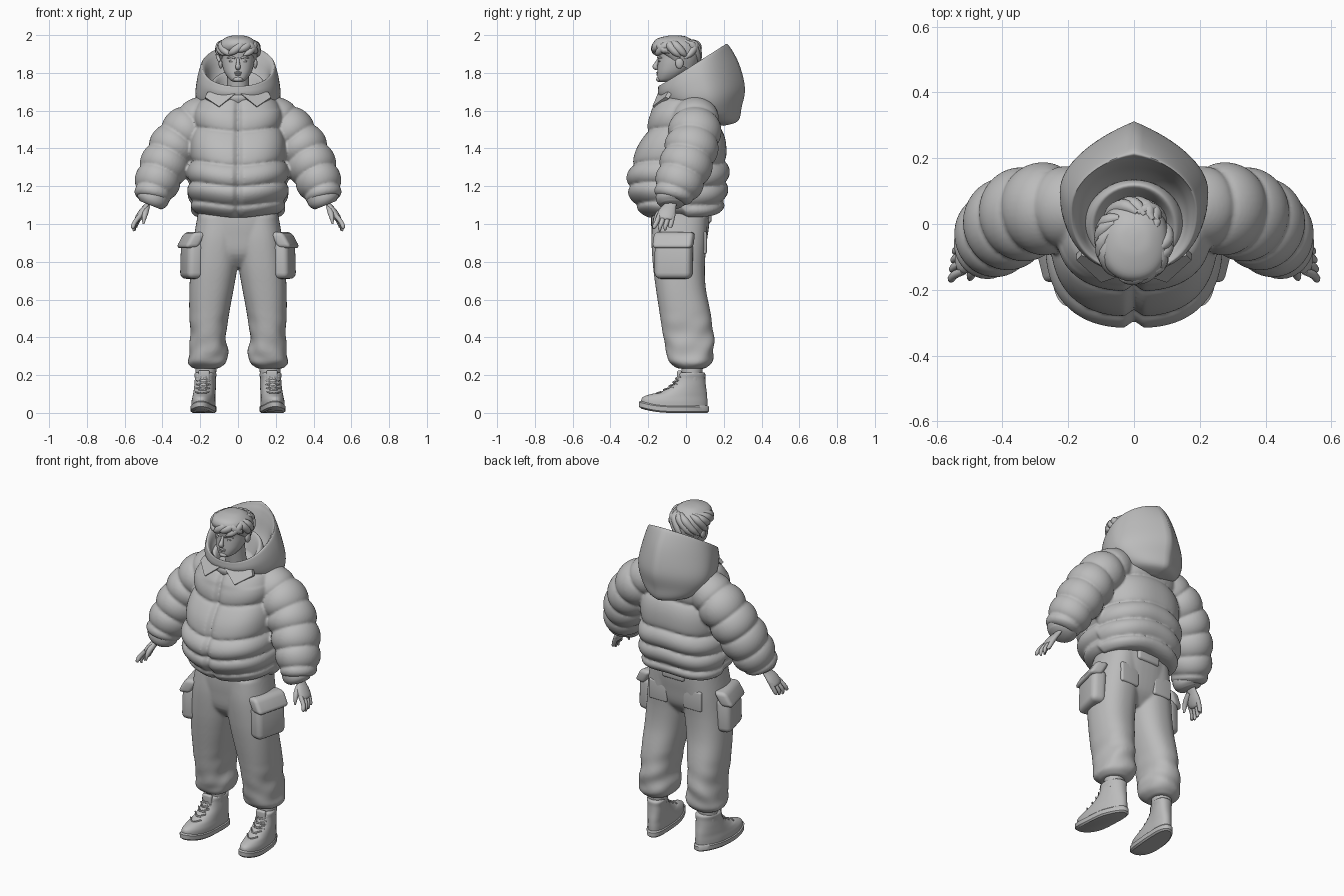
import bpy, bmesh, math, random
from mathutils import Vector, Matrix

random.seed(4)
cube = bpy.data.objects.get("Cube")
if cube:
    bpy.data.objects.remove(cube)

grey = bpy.data.materials.new("plain_grey")
grey.use_nodes = True
grey.diffuse_color = (0.5, 0.5, 0.5, 1)
grey.node_tree.nodes["Principled BSDF"].inputs["Base Color"].default_value = (0.5, 0.5, 0.5, 1)


def finish(name, bm, angle=40):
    bmesh.ops.recalc_face_normals(bm, faces=bm.faces)
    mesh = bpy.data.meshes.new(name)
    bm.to_mesh(mesh)
    bm.free()
    mesh.materials.append(grey)
    ob = bpy.data.objects.new(name, mesh)
    bpy.context.collection.objects.link(ob)
    bpy.ops.object.select_all(action='DESELECT')
    ob.select_set(True)
    bpy.context.view_layer.objects.active = ob
    bpy.ops.object.shade_smooth_by_angle(angle=math.radians(angle))
    return ob


def loft(name, rings, angle=60):
    """Skin a list of closed rings and cap both ends."""
    bm = bmesh.new()
    loops = [[bm.verts.new(p) for p in ring] for ring in rings]
    for a, b in zip(loops, loops[1:]):
        for i in range(len(a)):
            j = (i + 1) % len(a)
            bm.faces.new((a[i], a[j], b[j], b[i]))
    bm.faces.new(loops[0])
    bm.faces.new(loops[-1])
    return finish(name, bm, angle)


def fuse(main, others, size, rounds):
    """Join overlapping parts into one soft cloth surface."""
    bpy.ops.object.select_all(action='DESELECT')
    for ob in others + [main]:
        ob.select_set(True)
    bpy.context.view_layer.objects.active = main
    bpy.ops.object.join()
    mesh = main.modifiers.new("fuse", 'REMESH')
    mesh.mode, mesh.voxel_size, mesh.use_smooth_shade = 'VOXEL', size, True
    soften = main.modifiers.new("soften", 'SMOOTH')
    soften.factor, soften.iterations = .5, rounds


def spline(rows, t):
    """Smooth value through rows, t running from 0 to 1."""
    k = t * (len(rows) - 1)
    i = min(int(k), len(rows) - 2)
    u = k - i
    r = [rows[max(0, min(len(rows) - 1, i + d))] for d in (-1, 0, 1, 2)]
    return [b + 0.5 * u * (c - a + u * (2 * a - 5 * b + 4 * c - d + u * (3 * (b - c) + d - a)))
            for a, b, c, d in zip(*r)]


def section(front, back, hw, cx=0, n=48, power=2.0, ridge=0.0):
    """Ring from a front (y, z) to a back (y, z) point, half-width hw."""
    pts = []
    for i in range(n):
        a = math.tau * i / n
        s, c = math.sin(a), math.cos(a)
        s = math.copysign(abs(s) ** (2 / power), s)
        c = math.copysign(abs(c) ** (2 / power), c)
        if c > 0:
            c += ridge * (1 - abs(s) - c)
        k = (c + 1) / 2
        pts.append(Vector((cx + hw * s, front[0] + (back[0] - front[0]) * k,
                           front[1] + (back[1] - front[1]) * k)))
    return pts


def cushion(t):
    return 1 - abs(math.sin(math.pi * t)) ** .6


def tube(name, rows, n=12, steps=12, puffs=0, depth=0.0, flat=1.0, side=1):
    """Rounded tube along rows of (x, y, z, radius)."""
    rings = []
    for k in range(steps + 1):
        t = k / steps
        x, y, z, r = spline(rows, t)
        ahead, behind = spline(rows, min(1, t + .02)), spline(rows, max(0, t - .02))
        d = (Vector(ahead[:3]) - Vector(behind[:3])).normalized()
        u = Vector((0, 1, 0)) if abs(d.y) < .9 else Vector((1, 0, 0))
        u = (u - d * u.dot(d)).normalized()
        v = d.cross(u)
        r -= depth * cushion(t * puffs) if puffs else 0
        ring = [Vector((x, y, z)) + u * r * math.cos(math.tau * i / n)
                + v * r * flat * math.sin(math.tau * i / n) for i in range(n)]
        rings.append([Vector((p.x * side, p.y, p.z)) for p in ring])
    return loft(name, rings)


def blob(name, centre, size):
    bm = bmesh.new()
    bmesh.ops.create_uvsphere(bm, u_segments=16, v_segments=10, radius=1)
    for v in bm.verts:
        v.co = Vector([c + q * s for c, q, s in zip(centre, v.co, size)])
    return finish(name, bm)


def box(name, centre, size, lean=0.0, bevel=0.015, yaw=0.0):
    """Soft-edged box, sheared sideways by lean and turned about the vertical."""
    bm = bmesh.new()
    bmesh.ops.create_cube(bm, size=1)
    bmesh.ops.scale(bm, vec=size, verts=bm.verts)
    bmesh.ops.bevel(bm, geom=bm.edges[:], offset=bevel, segments=4, profile=.5, affect='EDGES')
    for v in bm.verts:
        v.co.x += lean * v.co.z
    bmesh.ops.transform(bm, matrix=Matrix.Translation(centre) @ Matrix.Rotation(yaw, 4, 'Z'), verts=bm.verts)
    return finish(name, bm)


# Jacket body: padded bands between seams, with a zip groove down the front
body = [(1.03, .235, -.215, .19), (1.12, .262, -.285, .215), (1.21, .272, -.318, .23),
        (1.30, .267, -.308, .23), (1.39, .255, -.272, .215), (1.48, .248, -.232, .205),
        (1.57, .238, -.20, .19), (1.66, .20, -.155, .16), (1.70, .09, -.10, .08)]
seams = [1.045, 1.11, 1.21, 1.32, 1.50, 1.70]
rings = []
for lo, hi in zip(seams, seams[1:]):
    for k in range(13):
        z = lo + (hi - lo) * k / 13
        _, hw, yf, yb = spline(body, (z - 1.03) / .09 / 8 if z < 1.66 else (7 + (z - 1.66) / .04) / 8)
        inset = .026 * cushion(k / 13)
        ring = section((yf + inset, z), (yb - inset, z), hw - inset, n=96, power=2.5)
        for p in ring:
            if p.y < -.04:
                p.y += .022 * math.exp(-(p.x / .016) ** 2)
            p.z += .012 * math.cos(p.x * 12) * (1 if p.y > 0 else -1) * (z < 1.6)
        rings.append(ring)
jacket = loft("jacket", rings)
sleeves = [tube("sleeve", [(.13, .05, 1.605, .10), (.23, .05, 1.535, .136), (.31, .04, 1.45, .143),
                           (.365, .015, 1.36, .144), (.412, -.02, 1.26, .138), (.447, -.06, 1.17, .117),
                           (.46, -.075, 1.125, .088)], 40, 78, 6, .019, .93, side) for side in (1, -1)]
fuse(jacket, sleeves, .0075, 3)

# Hood: bowl lying on the back, ridged outside, round inside, with a rolled rim
hood = [(-.06, 1.66, .08, 1.68, .10, 0), (-.11, 1.70, .15, 1.78, .15, 0), (-.135, 1.725, .18, 1.88, .168, 0),
        (-.145, 1.73, .20, 1.93, .183, .1), (-.148, 1.715, .222, 1.95, .197, .25),
        (-.145, 1.68, .28, 1.85, .217, .42), (-.11, 1.63, .312, 1.72, .225, .45),
        (-.05, 1.60, .295, 1.62, .20, .4), (.0, 1.56, .275, 1.545, .14, .3), (.10, 1.53, .20, 1.52, .04, .2)]
rings = []
for k in range(46):
    yf, zf, yb, zb, hw, ridge = spline(hood, k / 45)
    rings.append(section((yf, zf), (yb, zb), hw, n=64, power=2.2, ridge=ridge))
loft("hood", rings)

# Inner collar standing around the neck
collar = [(-.13, 1.62, .12, 1.64, .15), (-.15, 1.66, .135, 1.76, .152), (-.145, 1.685, .125, 1.81, .135),
          (-.125, 1.685, .105, 1.80, .115), (-.10, 1.65, .07, 1.70, .09)]
rings = []
for k in range(21):
    yf, zf, yb, zb, hw = spline(collar, k / 20)
    rings.append(section((yf, zf), (yb, zb), hw))
loft("inner_collar", rings)

# Head and neck
tube("neck", [(0, .0, 1.60, .065), (0, -.02, 1.70, .058), (0, -.04, 1.82, .058)], 24)
head = [(1.752, .022, -.142, -.09), (1.765, .045, -.150, -.05), (1.80, .070, -.152, .0),
        (1.84, .083, -.150, .035), (1.88, .088, -.148, .05), (1.92, .088, -.152, .055),
        (1.96, .07, -.13, .04), (1.985, .03, -.09, 0)]
rings = []
for k in range(29):
    z, hw, yf, yb = spline(head, k / 28)
    rings.append(section((yf, z), (yb, z), hw, n=40, power=2.25))
loft("head", rings)
tube("nose", [(0, -.142, 1.878, .007), (0, -.156, 1.85, .010), (0, -.163, 1.832, .014), (0, -.148, 1.822, .010)])
blob("upper_lip", (0, -.149, 1.801), (.022, .009, .006))
blob("lower_lip", (0, -.148, 1.791), (.018, .009, .006))
blob("chin", (0, -.142, 1.766), (.026, .016, .014))

# Hair: a cap with long locks swept sideways along its edge
cap = [(-.145, 1.915, .045, 1.80, .086), (-.168, 1.93, .064, 1.85, .101), (-.174, 1.955, .072, 1.90, .106),
       (-.155, 1.98, .06, 1.95, .092), (-.10, 1.996, .01, 1.988, .052), (-.06, 1.999, -.03, 1.998, .01)]
rings = []
for k in range(25):
    yf, zf, yb, zb, hw = spline(cap, k / 24)
    rings.append(section((yf, zf), (yb, zb), hw, n=40, power=2.2))
loft("hair_cap", rings)
for i in range(15):
    a = math.tau * (i + random.uniform(.2, .8)) / 15
    turn = random.choice((-.8, .6, .75, .9))
    low = 1.88 + .03 * math.cos(a) + random.uniform(-.015, .02)
    path = [(a - turn, .72, 1.968, .010), (a - turn * .5, .94, 1.945, .022),
            (a, 1.0, (low + 1.93) / 2, .019), (a + turn * .4, .98, low, .004)]
    tube("hair_lock_%02d" % (i + 1),
         [(math.sin(b) * .102 * f, -.05 - math.cos(b) * .116 * f, z, r) for b, f, z, r in path], 10, 12)

# Trousers: hips and two legs
hips = [(.77, .09, -.11, .04), (.84, .19, -.165, .095), (.94, .215, -.18, .115),
        (1.02, .215, -.185, .125), (1.10, .21, -.18, .125)]
rings = []
for k in range(17):
    z, hw, yf, yb = spline(hips, k / 16)
    rings.append(section((yf, z), (yb, z), hw, power=2.5))
trousers = loft("trousers", rings)
leg = [(1.04, -.01, .215, -.175, .115), (.92, -.012, .235, -.183, .11), (.78, .002, .25, -.175, .10),
       (.66, .022, .257, -.16, .105), (.53, .046, .258, -.14, .13), (.40, .064, .252, -.12, .147),
       (.31, .052, .262, -.10, .147), (.265, .06, .262, -.09, .135), (.235, .10, .235, -.045, .105)]
legs = []
for side in (1, -1):
    rings = []
    for k in range(65):
        z, xi, xo, yf, yb = spline(leg, k / 64)
        ring = section((yf, z), (yb, z), (xo - xi) / 2, (xi + xo) / 2, power=2.3)
        soft = max(0, min(1, (.55 - z) * 4))
        for p in ring:
            fold = .006 * soft * math.sin(48 * p.z + 22 * p.x - 14 * p.y) * math.cos(9 * p.z + 20 * p.y)
            p.x = (p.x + fold * (1 if p.x > .16 else -1)) * side
            p.y += fold * (1 if p.y > 0 else -1)
        rings.append(ring)
    legs.append(loft("leg", rings))
fuse(trousers, legs, .0075, 8)
box("waistband_back", (0, .115, 1.035), (.15, .04, .06))

for side, tag in ((1, "left"), (-1, "right")):
    # Eye, ear and brow
    blob(tag + "_eye", (.034 * side, -.139, 1.862), (.015, .007, .006))
    blob(tag + "_ear", (.091 * side, -.035, 1.852), (.012, .022, .03))
    tube(tag + "_brow", [(.012, -.147, 1.876, .004), (.035, -.146, 1.884, .006), (.06, -.128, 1.878, .003)], side=side)

    # Cargo pockets wrapped round the thigh
    box(tag + "_cargo_pocket", (.243 * side, -.065, .81), (.09, .20, .20), -.03 * side, .032, -.25 * side)
    box(tag + "_pocket_flap", (.248 * side, -.065, .915), (.075, .215, .085), -.55 * side, .022, -.25 * side)
    box(tag + "_back_pocket", (.115 * side, .098, .90), (.12, .024, .12), 0, .011)

    # Cuff and hand
    tube(tag + "_cuff", [(.44, -.07, 1.17, .085), (.455, -.075, 1.125, .085), (.465, -.075, 1.10, .06)], 24, 8, side=side)
    tube(tag + "_palm", [(.455, -.07, 1.15, .028), (.478, -.08, 1.105, .030), (.505, -.098, 1.065, .046),
                         (.528, -.110, 1.03, .043), (.535, -.112, 1.02, .02)], 16, 14, flat=.42, side=side)
    for f, (tip, low) in enumerate(((-.168, .975), (-.138, .962), (-.110, .966), (-.084, .985))):
        root, x = -.142 + .024 * f, .556 - .004 * f
        tube("%s_finger_%d" % (tag, f + 1), [(.518, root, 1.045, .013), (x - .01, (root + tip) / 2, 1.01, .0125),
             (x, tip, .985, .011), (x - .002, tip, low, .005)], 10, 8, side=side)
    tube(tag + "_thumb", [(.482, -.10, 1.09, .016), (.490, -.14, 1.06, .016), (.497, -.160, 1.03, .012),
                          (.50, -.168, 1.00, .005)], 10, 8, side=side)

    # Pointed collar flap
    bm = bmesh.new()
    tri = [(.015, -.150, 1.69), (.160, -.095, 1.70), (.175, -.110, 1.672), (.10, -.178, 1.622)]
    face = bm.faces.new([bm.verts.new((x * side, y, z)) for x, y, z in tri])
    grown = bmesh.ops.extrude_face_region(bm, geom=[face])["geom"]
    for v in grown:
        if isinstance(v, bmesh.types.BMVert):
            v.co += Vector((0, .02, -.008))
    finish(tag + "_collar_flap", bm, 30)

    # High-top shoe: sole, upper, sock and laces; toes point slightly outwards
    def splay(ring):
        for p in ring:
            toe = max(0, -p.y - .08)
            p.z += .9 * toe * toe * (p.z < .1)
            p.x = (p.x + .178 - .08 * p.y) * side
            if p.y > 0:
                p.x -= .012 * side * min(1, p.y / .1)
        return ring
    sole = [(0, -.235, .112, .056), (.008, -.25, .122, .065), (.032, -.25, .122, .066), (.04, -.24, .115, .058)]
    loft(tag + "_shoe_sole", [splay(section((f, z), (b, z), w, power=2.2)) for z, f, b, w in sole], 40)
    upper = [(.03, -.238, .112, .061), (.06, -.232, .113, .061), (.085, -.195, .112, .058), (.11, -.135, .11, .056),
             (.145, -.075, .105, .054), (.18, -.05, .102, .053), (.205, -.042, .102, .056), (.215, -.03, .095, .05)]
    rings = []
    for k in range(29):
        z, f, b, w = spline(upper, k / 28)
        rings.append(splay(section((f, z), (b, z), w, power=2.2)))
    loft(tag + "_shoe_upper", rings)
    tube(tag + "_sock", [(.172, .03, .17, .052), (.170, .032, .22, .055), (.168, .035, .29, .06)], 24, side=side)
    box(tag + "_shoe_tongue", (.180 * side, -.035, .195), (.06, .025, .06), 0, .01)
    for i, y in enumerate((-.155, -.115, -.086, -.066, -.052)):
        z, cx = .10 + .02 * i, .178 - .08 * y
        for cross in (1, -1):
            tube("%s_lace_%d%s" % (tag, i + 1, "a" if cross > 0 else "b"),
                 [(cx - .036 * cross, y + .022, z - .008, .004), (cx, y - .004, z + .002, .004),
                  (cx + .036 * cross, y + .024, z + .012, .004)], 6, 6, side=side)
